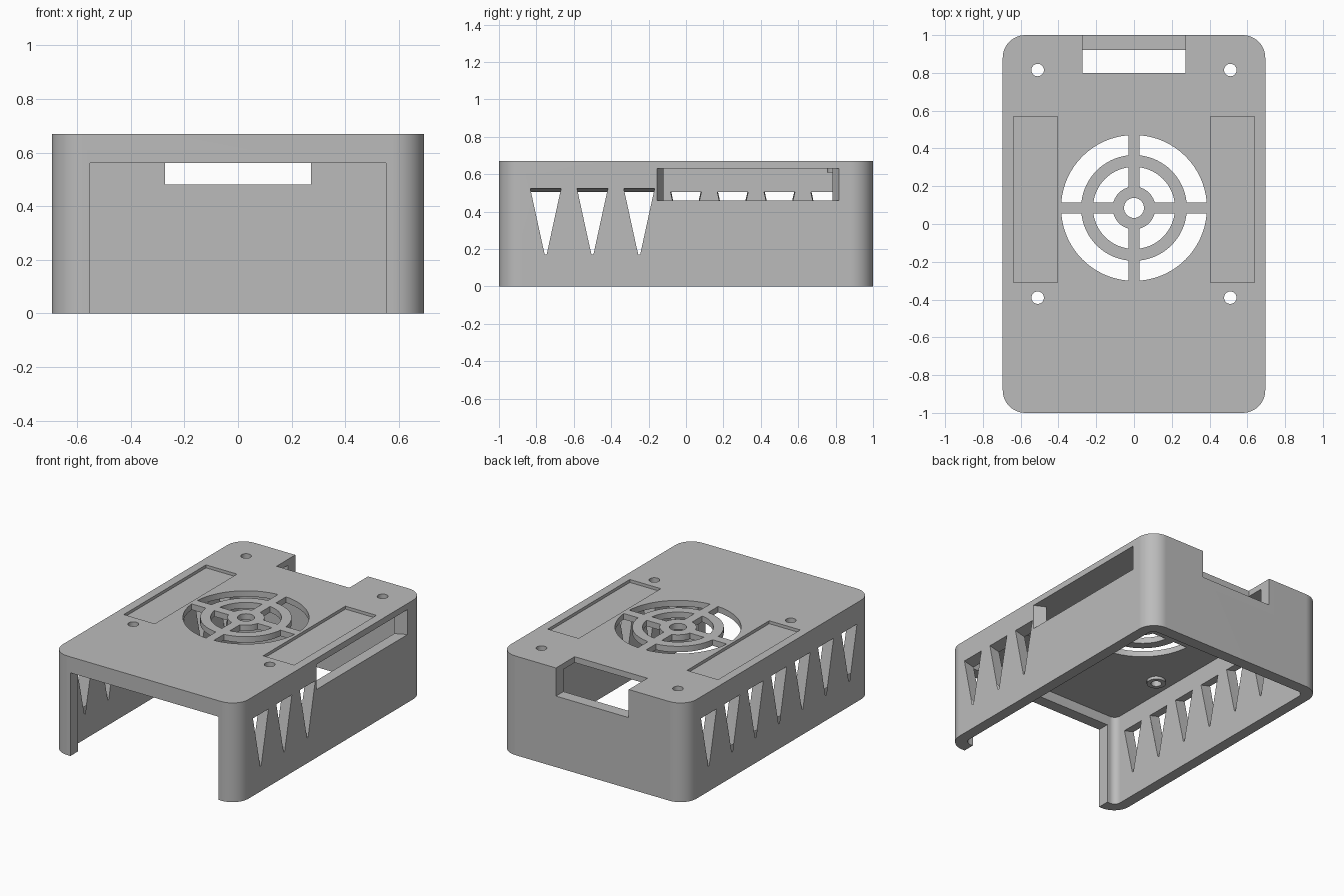
import bpy
import bmesh
from math import sin, cos, asin, pi, radians

if "Cube" in bpy.data.objects:
    bpy.data.objects.remove(bpy.data.objects["Cube"], do_unlink=True)

HALF_X, HALF_Y, HEIGHT = 0.695, 1.0, 0.67
CEILING = 0.63
IN_X, IN_Y = 0.62, 0.92

grey = bpy.data.materials.new("plastic_grey")
grey.use_nodes = True
grey.diffuse_color = (0.5, 0.5, 0.5, 1)
grey.node_tree.nodes["Principled BSDF"].inputs["Base Color"].default_value = (0.5, 0.5, 0.5, 1)


def loft(name, start, end):
    """Closed solid between two matching loops of 3D points."""
    bm = bmesh.new()
    a = [bm.verts.new(p) for p in start]
    b = [bm.verts.new(p) for p in end]
    bm.faces.new(a)
    bm.faces.new(b)
    for i in range(len(a)):
        j = (i + 1) % len(a)
        bm.faces.new((a[i], a[j], b[j], b[i]))
    bmesh.ops.recalc_face_normals(bm, faces=bm.faces)
    mesh = bpy.data.meshes.new(name)
    bm.to_mesh(mesh)
    bm.free()
    mesh.materials.append(grey)
    obj = bpy.data.objects.new(name, mesh)
    bpy.context.collection.objects.link(obj)
    return obj


def prism(name, outline, z0, z1):
    return loft(name, [(x, y, z0) for x, y in outline], [(x, y, z1) for x, y in outline])


def rect(x0, x1, y0, y1):
    return [(x0, y0), (x1, y0), (x1, y1), (x0, y1)]


def arc(cx, cy, r, a0, a1, n):
    return [(cx + r * cos(a0 + (a1 - a0) * i / n), cy + r * sin(a0 + (a1 - a0) * i / n))
            for i in range(n + 1)]


def circle(cx, cy, r, n=32):
    return arc(cx, cy, r, 0, 2 * pi, n)[:-1]


def rounded(hx, hy, r, n=12):
    pts = []
    for k, (sx, sy) in enumerate(((1, 1), (-1, 1), (-1, -1), (1, -1))):
        pts += arc(sx * (hx - r), sy * (hy - r), r, k * pi / 2, (k + 1) * pi / 2, n)
    return pts


def combine(target, tool, operation="DIFFERENCE"):
    """Apply a boolean and discard the helper."""
    mod = target.modifiers.new("boolean", "BOOLEAN")
    mod.operation = operation
    mod.solver = "EXACT"
    mod.object = tool
    tool.hide_render = True
    dg = bpy.context.evaluated_depsgraph_get()
    mesh = bpy.data.meshes.new_from_object(target.evaluated_get(dg))
    target.modifiers.clear()
    target.data = mesh
    bpy.data.objects.remove(tool, do_unlink=True)


# Hollow shell with open underside
case = prism("case_shell", rounded(HALF_X, HALF_Y, 0.12), 0, HEIGHT)
combine(case, prism("cavity", rounded(IN_X, IN_Y, 0.045, 6), -0.1, CEILING))

# Screw bosses under the lid, then their holes
screws = [(sx * 0.51, y) for sx in (-1, 1) for y in (0.815, -0.39)]
for x, y in screws:
    combine(case, prism("boss", circle(x, y, 0.06), CEILING - 0.02, CEILING + 0.015), "UNION")
for x, y in screws:
    combine(case, prism("screw_hole", circle(x, y, 0.033), 0.55, 0.8))

# Front opening and rear notch
combine(case, prism("front_opening", rect(-0.553, 0.553, -1.1, -0.85), -0.1, 0.562))
combine(case, prism("rear_notch", rect(-0.272, 0.272, 0.8, 1.1), 0.48, 0.8))

# Shallow label recesses on the lid
for x0, x1 in ((-0.637, -0.405), (0.405, 0.637)):
    combine(case, prism("label_recess", rect(x0, x1, -0.31, 0.568), 0.65, 0.8))

# Fan grille: centre hole and two rings of slots split by four spokes
FAN_Y, SPOKE = 0.085, 0.03
combine(case, prism("fan_centre", circle(0, FAN_Y, 0.053), 0.55, 0.8))
for inner, outer in ((0.113, 0.217), (0.28, 0.386)):
    for k in range(4):
        q = k * pi / 2
        ao, ai = asin(SPOKE / outer), asin(SPOKE / inner)
        outline = arc(0, FAN_Y, outer, q + ao, q + pi / 2 - ao, 16)
        outline += arc(0, FAN_Y, inner, q + pi / 2 - ai, q + ai, 16)
        combine(case, prism("fan_slot", outline, 0.55, 0.8))


# Tapered side vents, with tops that slope down inwards
def vent(side, y):
    def loop(x, top):
        return [(side * x, y - 0.083, top), (side * x, y + 0.083, top),
                (side * x, y + 0.005, 0.17), (side * x, y - 0.005, 0.17)]
    return loft("vent", loop(0.71, 0.528), loop(0.605, 0.502))


for i in range(7):
    y = -0.75 + 0.25 * i
    combine(case, vent(-1, y))
    if i < 3:
        combine(case, vent(1, y))


# Long connector slot in the left wall, with flared ends
def slot_loop(x, y0, y1):
    return [(x, y0, 0.46), (x, y1, 0.46), (x, y1, 0.629), (x, y0, 0.629)]


combine(case, loft("connector_slot", slot_loop(0.71, -0.163, 0.826), slot_loop(0.61, -0.115, 0.778)))

# Smooth rounded corners with crisp edges
bpy.ops.object.select_all(action="DESELECT")
case.select_set(True)
bpy.context.view_layer.objects.active = case
bpy.ops.object.shade_smooth_by_angle(angle=radians(20))
weighted = case.modifiers.new("weighted_normals", "WEIGHTED_NORMAL")
weighted.keep_sharp = True
